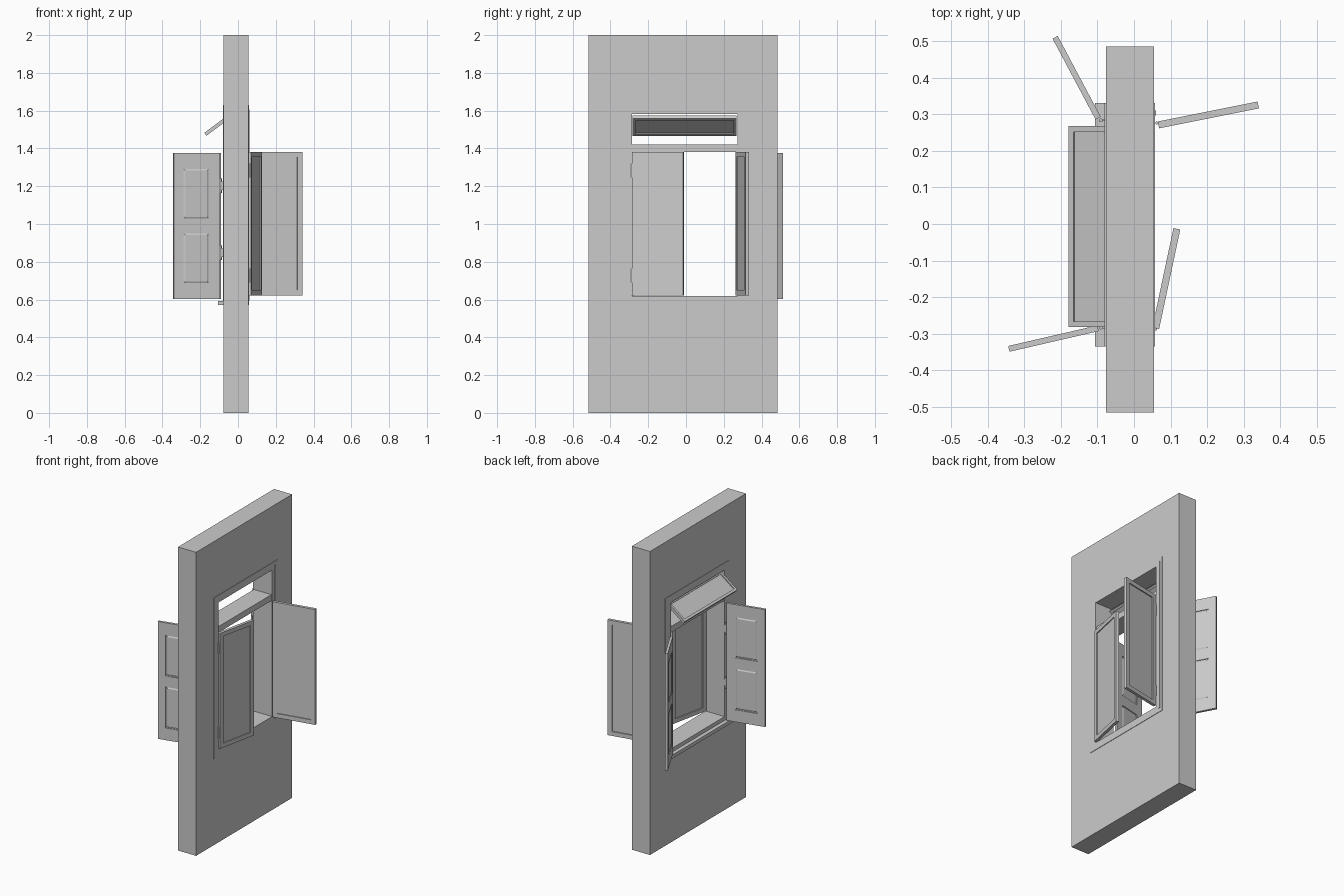
import bpy, bmesh
from math import radians
from mathutils import Matrix, Vector

if "Cube" in bpy.data.objects:
    bpy.data.objects.remove(bpy.data.objects["Cube"])


def add_box(bm, lo, hi, taper=0, side=0):
    """Box between two corners; taper narrows the face on the given y side."""
    for v in bmesh.ops.create_cube(bm, size=1)["verts"]:
        s = v.co.copy()
        v.co = Vector([(a + b) / 2 + c * (b - a) for a, b, c in zip(lo, hi, s)])
        if taper and s.y * side > 0:
            v.co.x -= taper if s.x > 0 else -taper
            v.co.z -= taper if s.z > 0 else -taper


def add_pin(bm, x, y, z0, z1, r=0.005):
    bmesh.ops.create_cone(bm, cap_ends=True, segments=12, radius1=r, radius2=r,
                          depth=z1 - z0, matrix=Matrix.Translation((x, y, (z0 + z1) / 2)))


def finish(name, bm, matrix=None):
    me = bpy.data.meshes.new(name)
    if matrix:
        bm.transform(matrix)
    bm.to_mesh(me)
    bm.free()
    ob = bpy.data.objects.new(name, me)
    bpy.context.collection.objects.link(ob)
    return ob


def boxes(name, items, matrix=None):
    bm = bmesh.new()
    for lo, hi in items:
        add_box(bm, lo, hi)
    return finish(name, bm, matrix)


def frame_boxes(x0, x1, y0, y1, z0, z1, b):
    """Four bars around a rectangle in the xz plane, y is thickness."""
    return [((x0, y0, z0), (x0 + b, y1, z1)), ((x1 - b, y0, z0), (x1, y1, z1)),
            ((x0 + b, y0, z0), (x1 - b, y1, z0 + b)),
            ((x0 + b, y0, z1 - b), (x1 - b, y1, z1))]


def placed(x, y, deg):
    return Matrix.Translation((x, y, 0)) @ Matrix.Rotation(radians(deg), 4, 'Z')


X0, X1 = -0.077, 0.055            # wall faces
Y0, Y1 = -0.287, 0.272            # opening sides
Z0, Z1 = 0.618, 1.583             # opening bottom and top

# Wall with window opening
wall = boxes("wall", [((X0, -0.515, 0), (X1, 0.485, 2))])
cutter = boxes("opening_cutter", [((-0.3, Y0, Z0), (0.3, Y1, Z1))])
cutter.hide_render = True
cutter.hide_viewport = True
cut = wall.modifiers.new("opening", 'BOOLEAN')
cut.object = cutter
cut.solver = 'EXACT'

# Bar between main window and transom
boxes("transom_bar", [((X0 + 0.002, Y0, 1.38), (X1 - 0.002, Y1, 1.42))])

# Thin casings on both wall faces
for name, a, b in (("outer_casing", X0 - 0.003, X0), ("inner_casing", X1, X1 + 0.003)):
    boxes(name, [((a, -0.335, 0.57), (b, Y0, 1.63)), ((a, Y1, 0.57), (b, 0.33, 1.63)),
                 ((a, Y0, 0.57), (b, Y1, Z0)), ((a, Y0, Z1), (b, Y1, 1.63))])
boxes("inner_casing_bead", [((X1, 0.297, 0.595), (X1 + 0.005, 0.31, 1.605))])

# Sill
boxes("sill", [((-0.106, -0.335, 0.57), (X0, 0.33, 0.593))])

# Glazed sashes: frame, recessed pane, meeting lip
for name, m in (("left_sash", placed(0.05, -0.283, 78)),
                ("right_sash", placed(0.065, 0.28, 11.3))):
    boxes(name, frame_boxes(0, 0.278, -0.019, 0, 0.622, 1.382, 0.028), m)
    boxes(name + "_pane", [((0.028, -0.013, 0.65), (0.25, -0.007, 1.354))], m)

# Shutters with two raised panels each
PANELS = ((0.682, 0.955), (1.025, 1.295))
for name, m in (("left_shutter", placed(-0.1, -0.277, 193)),
                ("right_shutter", placed(-0.091, 0.293, 118))):
    w, t, a, b = 0.25, 0.016, 0.055, 0.2
    boxes(name, [((0, 0, 0.602), (a, t, 1.375)), ((b, 0, 0.602), (w, t, 1.375)),
                 ((a, 0, 0.602), (b, t, 0.682)), ((a, 0, 0.955), (b, t, 1.025)),
                 ((a, 0, 1.295), (b, t, 1.375))], m)
    bm = bmesh.new()
    for z0, z1 in PANELS:
        add_box(bm, (a, 0.005, z0), (b, t - 0.005, z1))
        lo, hi = (a + 0.005, z0 + 0.005), (b - 0.005, z1 - 0.005)
        for side, ya, yb in ((-1, 0.001, 0.005), (1, t - 0.005, t - 0.001)):
            add_box(bm, (lo[0], ya, lo[1]), (hi[0], yb, hi[1]), 0.008, side)
    finish(name + "_panels", bm, m)

# Transom sash, tilted out from its top edge (local z runs down the sash)
tilt = Matrix(((-0.8, 0.6, 0, -0.056), (0, 0, 1, 0), (-0.6, -0.8, 0, 1.574), (0, 0, 0, 1)))
boxes("transom_sash", frame_boxes(0, 0.153, 0, 0.019, -0.282, 0.268, 0.016), tilt)
boxes("transom_pane", [((0.016, 0.006, -0.266), (0.137, 0.012, 0.252))], tilt)

# Hinges for shutters and sashes
bm = bmesh.new()
for z in (0.81, 1.165):
    for y in (-0.283, 0.283):
        add_pin(bm, -0.091, y, z, z + 0.075)
        add_box(bm, (-0.091, y - 0.002, z + 0.015), (X0, y + 0.002, z + 0.06))
finish("shutter_hinges", bm)
bm = bmesh.new()
for z in (0.69, 1.245):
    for x, y in ((0.059, -0.287), (0.062, 0.276)):
        add_pin(bm, x, y, z, z + 0.075, 0.004)
finish("sash_hinges", bm)

# Consistent outward normals
for ob in bpy.data.objects:
    bm = bmesh.new()
    bm.from_mesh(ob.data)
    bmesh.ops.recalc_face_normals(bm, faces=bm.faces)
    bm.to_mesh(ob.data)
    bm.free()
